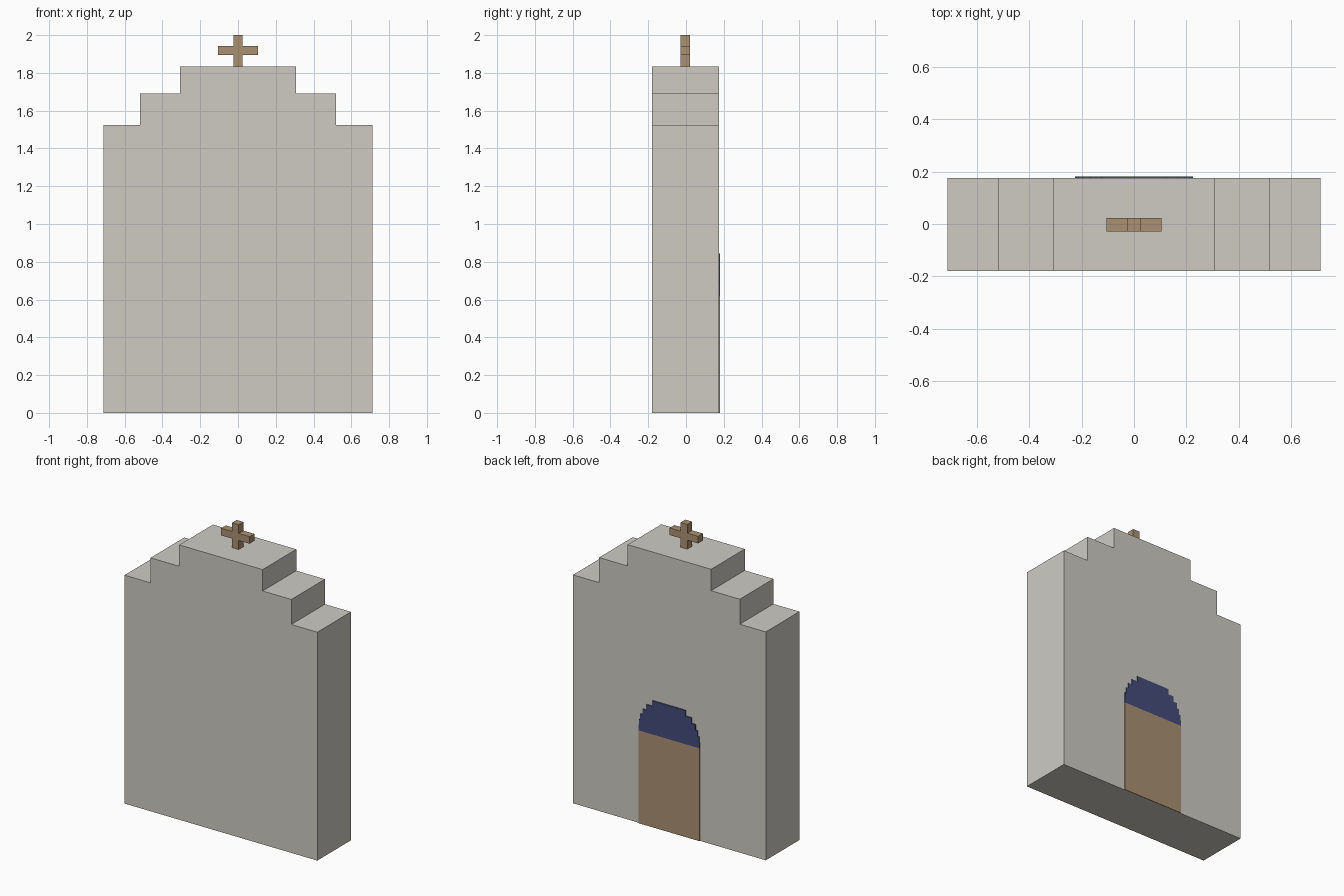
import bpy, bmesh, math

if "Cube" in bpy.data.objects:
    bpy.data.objects.remove(bpy.data.objects["Cube"])

def material(name, rgb):
    m = bpy.data.materials.new(name)
    m.diffuse_color = (*rgb, 1)
    m.use_nodes = True
    m.node_tree.nodes["Principled BSDF"].inputs["Base Color"].default_value = m.diffuse_color
    return m

STONE = material("stone", (0.62, 0.60, 0.55))
WOOD = material("wood", (0.40, 0.28, 0.17))
NAVY = material("navy", (0.06, 0.07, 0.20))

def prism(name, half, y0, y1, mat):
    """Extrude a profile along y; half is its right side (x, z), mirrored to the left."""
    outline = half + [(-x, z) for x, z in reversed(half)]
    bm = bmesh.new()
    face = bm.faces.new([bm.verts.new((x, y0, z)) for x, z in outline])
    ext = bmesh.ops.extrude_face_region(bm, geom=[face])
    verts = [g for g in ext["geom"] if isinstance(g, bmesh.types.BMVert)]
    bmesh.ops.translate(bm, verts=verts, vec=(0, y1 - y0, 0))
    bmesh.ops.recalc_face_normals(bm, faces=bm.faces)
    me = bpy.data.meshes.new(name)
    bm.to_mesh(me)
    bm.free()
    me.materials.append(mat)
    ob = bpy.data.objects.new(name, me)
    bpy.context.collection.objects.link(ob)
    return ob

BACK, FRONT, MID = 0.175, -0.18, -0.003

# Stepped gable wall
prism("gable_wall", [(0.712, 0), (0.712, 1.525), (0.52, 1.525), (0.52, 1.692),
                     (0.308, 1.692), (0.308, 1.835)], FRONT, BACK, STONE)

# Cross on the ridge
C = 0.025
prism("cross", [(C, 1.835), (C, 1.895), (0.105, 1.895), (0.105, 1.942),
                (C, 1.942), (C, 2.0)], MID - C, MID + C, WOOD)

# Door panel on the back face
R, SPRING = 0.225, 0.62
prism("door", [(R, 0), (R, SPRING)], BACK, 0.181, WOOD)

# Arch over the door, six stepped courses following a half circle
STEPS = 6
arch = []
for i in range(STEPS):
    w = R * math.sqrt(1 - (i / STEPS) ** 2)
    arch += [(w, SPRING + R * i / STEPS), (w, SPRING + R * (i + 1) / STEPS)]
prism("door_arch", arch, BACK, 0.181, NAVY)
